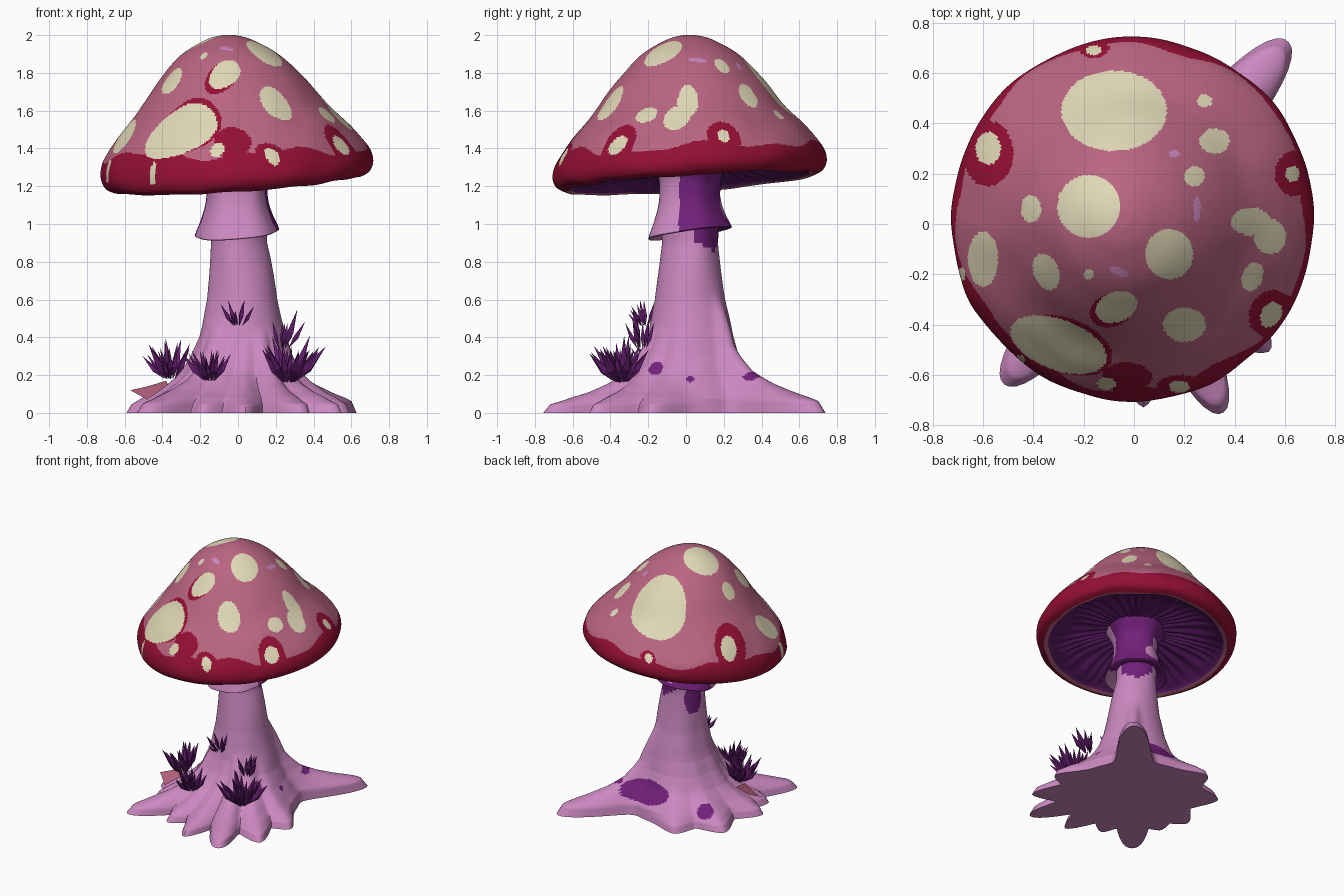
import bpy, bmesh, math, random
from mathutils import Vector, noise

random.seed(4)
if "Cube" in bpy.data.objects:
    bpy.data.objects.remove(bpy.data.objects["Cube"], do_unlink=True)


def material(name, hex_colour):
    def linear(c):
        return c / 12.92 if c <= 0.04045 else ((c + 0.055) / 1.055) ** 2.4
    rgb = [linear(int(hex_colour[i:i + 2], 16) / 255) for i in (0, 2, 4)]
    mat = bpy.data.materials.new(name)
    mat.use_nodes = True
    mat.diffuse_color = (*rgb, 1)
    mat.node_tree.nodes["Principled BSDF"].inputs["Base Color"].default_value = (*rgb, 1)
    return mat


PINK = material("dusty pink", "BA6582")
CRIMSON = material("crimson", "950F35")
CREAM = material("cream", "E1D8B7")
LILAC = material("lilac", "CB88C0")
PURPLE = material("purple", "72207A")
GILL = material("gill purple", "5E1C68")
TUFT = material("dark plum", "621D6C")


def curve_through(points, steps):
    """Catmull-Rom resampling of a short profile."""
    pts = [Vector(p) for p in points]
    pts = [pts[0]] + pts + [pts[-1]]
    out = []
    for a, b, c, d in zip(pts, pts[1:], pts[2:], pts[3:]):
        for i in range(steps):
            t = i / steps
            out.append(b + (c - a) * t / 2 + (a * 2 - b * 5 + c * 4 - d) * t * t / 2
                       + (b * 3 - a - c * 3 + d) * t ** 3 / 2)
    return out + [pts[-1]]


def lookup(table, x):
    """Piecewise linear interpolation."""
    for (x0, y0), (x1, y1) in zip(table, table[1:]):
        if x <= x1:
            return y0 + (y1 - y0) * max(0, x - x0) / (x1 - x0)
    return table[-1][1]


def finish(name, bm, mats, smooth=True):
    bmesh.ops.recalc_face_normals(bm, faces=bm.faces)
    mesh = bpy.data.meshes.new(name)
    bm.to_mesh(mesh)
    bm.free()
    for mat in mats:
        mesh.materials.append(mat)
    obj = bpy.data.objects.new(name, mesh)
    bpy.context.collection.objects.link(obj)
    if smooth:
        bpy.ops.object.select_all(action="DESELECT")
        obj.select_set(True)
        bpy.context.view_layer.objects.active = obj
        bpy.ops.object.shade_smooth_by_angle(angle=math.radians(45))


def lathe(name, rows, segments, place, mats, paint, close_start=False):
    """Ring-by-ring surface; place gives a point, paint gives a material index."""
    bm = bmesh.new()
    rings = [[bm.verts.new(place(row, math.tau * i / segments)) for i in range(segments)]
             for row in rows]
    for k, (low, high) in enumerate(zip(rings, rings[1:])):
        for i in range(segments):
            j = (i + 1) % segments
            face = bm.faces.new((low[i], low[j], high[j], high[i]))
            face.material_index = paint(face.calc_center_median(), rows[k])
    if close_start:
        bm.faces.new(rings[0])
    finish(name, bm, mats)


# Cap: patches are x, y, half width, half depth, turn in degrees
CAP_HEIGHT, CAP_BASE = 0.785, 1.215
SPOTS = [
    (-.08, .45, .21, .16, 0), (-.18, .07, .125, .125, 0), (.14, -.12, .095, .1, 0),
    (.465, .01, .08, .055, 0), (.54, -.05, .065, .07, 0), (.32, .33, .06, .05, 0),
    (.24, .19, .04, .04, 0), (.28, .49, .03, .025, 0), (-.16, .69, .03, .02, 0),
    (-.58, .3, .05, .065, 0), (-.41, .06, .04, .055, 0), (-.6, -.14, .06, .11, 0),
    (-.35, -.19, .05, .075, 20), (-.07, -.33, .085, .06, 20), (.2, -.4, .085, .068, 0),
    (.47, -.21, .04, .06, -20), (.545, -.36, .04, .054, -30), (.63, .2, .028, .033, 0),
    (-.3, -.48, .2, .1, -20), (-.11, -.635, .037, .025, 0), (.18, -.647, .042, .024, 0),
    (-.18, -.2, .02, .02, 0), (-.45, -.54, .015, .02, 0), (-.685, -.2, .015, .025, 0)]
SPECKS = [(.25, .06, .014, .05, 0), (-.06, -.19, .04, .015, -20), (.16, .28, .02, .015, 0)]
HALOS = [(-.58, .28, .1, .13, 0), (.55, -.36, .09, .1, -30), (.64, .2, .08, .09, 0),
         (-.272, -.482, .193, .107, -20), (-.088, -.342, .09, .066, 20),
         (-.03, -.61, .1, .06, 0), (-.16, .7, .06, .04, 0), (.18, -.65, .09, .05, 0)]


def inside(p, patches):
    for x, y, half_w, half_d, turn in patches:
        a = math.radians(turn)
        dx, dy = p.x - x, p.y - y
        u = dx * math.cos(a) + dy * math.sin(a)
        v = dy * math.cos(a) - dx * math.sin(a)
        if (u / half_w) ** 2 + (v / half_d) ** 2 < 1:
            return True
    return False


def on_cap(row, angle):
    r, h = row
    s = max(0, h / CAP_HEIGHT)
    p = Vector((r * math.cos(angle) - .05 * s, r * math.sin(angle) + .02, 0))
    p.z = CAP_BASE + h + (p.x + p.y) * .07 * (1 - s)
    out = Vector((math.cos(angle), math.sin(angle), 1))
    return p + out * noise.noise(p * 5) * .012 * min(1, r * 4) * (1 - s)


def paint_cap(p, row):
    h = row.y
    if h > .06 and inside(p, SPOTS):
        return 2
    if h > .1 and inside(p, SPECKS):
        return 3
    angle = math.atan2(p.y, p.x)
    edge = .155 + .02 * math.sin(angle * 5 + 1) + .012 * math.sin(angle * 11)
    edge += .04 * max(0, -math.sin(angle + .5))
    return 1 if h < edge or inside(p, HALOS) else 0


cap_profile = curve_through([
    (.66, 0), (.705, .025), (.722, .08), (.7, .16), (.62, .265), (.5, .4), (.385, .55),
    (.26, .68), (.13, .757), (.05, .782), (.001, CAP_HEIGHT)], 18)
lathe("mushroom_cap", cap_profile, 360, on_cap, [PINK, CRIMSON, CREAM, LILAC], paint_cap)


# Gills under the cap, folded radially
def on_gills(row, angle):
    r, h = row
    p = on_cap((r, 0), angle)
    fold = math.sin(angle * 40 + math.sin(angle * 7) * 2) * .007
    p.z += h + fold * max(0, min(1, (.62 - r) * 9)) * min(1, r * 3)
    return p


gill_profile = curve_through([(.66, 0), (.63, .006), (.6, .025), (.45, .075),
                              (.28, .1), (.14, .11)], 4)
lathe("gills", gill_profile, 320, on_gills, [GILL, PINK],
      lambda p, row: 1 if row.x > .635 else 0)

# Stalk with spreading roots: direction, reach, angular width, height factor
ROOTS = [(50, .95, 11, 1.4), (117, .58, 15, 1), (151, .62, 15, 1), (190, .6, 15, 1),
         (211, .59, 15, 1), (231, .82, 11, 1.1), (252, .63, 12, 1), (273, .73, 11, .9),
         (295, .83, 10, 1), (317, .74, 13, 1), (342, .62, 14, 1)]
TRUNK = [(0, .44), (.08, .42), (.12, .38), (.2, .31), (.3, .26), (.4, .23), (.6, .187),
         (.9, .147), (1.4, .155)]
LEAN = [(0, 0), (.2, .02), (.4, .03), (.6, .02), (.9, 0)]
ROOT_FADE = [(0, 1), (.045, .93), (.07, .72), (.11, .45), (.16, .26), (.25, .11), (.45, 0)]
BLOTCHES = [(.1, .37, .17, .19, .075), (-.36, .27, .11, .06, .12), (.28, -.16, .24, .04, .045),
            (.35, .02, .17, .025, .025), (.32, .35, .18, .05, .04),
            (-.13, .09, .86, .07, .12)]


def on_stalk(z, angle):
    swell = 0
    for direction, reach, width, tall in ROOTS:
        off = abs((math.degrees(angle) - direction + 180) % 360 - 180)
        bulge = math.exp(-(off / width) ** (2.2 if reach > .8 else 1.6))
        swell = max(swell, (reach - TRUNK[0][1]) * bulge * lookup(ROOT_FADE, z / tall))
    r = lookup(TRUNK, z) + swell
    p = Vector((r * math.cos(angle) + lookup(LEAN, z),
                r * math.sin(angle) + .025 * min(1, z * 2), z))
    crease = noise.noise(Vector((p.x * 6, p.y * 6, z * 2))) * .015
    return p + Vector((math.cos(angle), math.sin(angle), 0)) * crease * min(1, z * 6)


def paint_stalk(p, z):
    if p.z > .85 + abs(p.x - .09) * .7 and p.y > .04 and p.x > -.03:
        return 1
    for x, y, height, wide, tall in BLOTCHES:
        flat = math.hypot(p.x - x, p.y - y) / wide
        if flat ** 2 + ((p.z - height) / tall) ** 2 < 1:
            return 1
    return 0


stalk_levels = [i * .0075 for i in range(60)] + [.45 + i * .025 for i in range(36)]
lathe("stalk", stalk_levels, 240, on_stalk, [LILAC, PURPLE], paint_stalk, close_start=True)


# Flared skirt around the neck
def on_skirt(row, angle):
    r, z = row
    r *= 1 + .03 * math.sin(angle * 5)
    x, y = r * math.cos(angle), r * math.sin(angle)
    tilt = max(0, min(1, (1.2 - z) * 4))
    return Vector((x - .005, y + .015, z + (x * .08 + y * .14) * tilt))


def paint_skirt(p, row):
    bare_patch = (p - Vector((-.02, .19, 1.07))).length < .07
    return 1 if p.y > -.02 - p.x * .1 and not bare_patch else 0


skirt_profile = curve_through([(.22, 1.34), (.168, 1.25), (.16, 1.17), (.168, 1.1),
                               (.19, 1.03), (.217, .965), (.219, .95), (.2, .95),
                               (.14, .975)], 6)
lathe("neck_skirt", skirt_profile, 128, on_skirt, [LILAC, PURPLE], paint_skirt)


# Spiky tufts: position, blade count, blade length, spread
def add_blade(bm, base, direction, length):
    side = direction.orthogonal().normalized() * length * .11
    other = direction.cross(side)
    middle = base + direction * length * .45
    ring = [bm.verts.new(middle + s) for s in (side, other, -side, -other)]
    root = bm.verts.new(base)
    tip = bm.verts.new(base + direction * length + Vector((0, 0, length * .08)))
    for i in range(4):
        a, b = ring[i], ring[(i + 1) % 4]
        bm.faces.new((a, b, tip))
        bm.faces.new((b, a, root))


TUFTS = {"left_tuft": (-.36, -.16, .18, 20, .21, .8), "front_tuft": (-.15, -.36, .17, 18, .19, .8),
         "upper_tuft": (0, -.22, .46, 8, .13, .8), "side_tuft": (.24, -.24, .34, 7, .2, .5),
         "right_tuft": (.27, -.34, .16, 26, .24, .9)}
for name, (x, y, z, count, length, splay) in TUFTS.items():
    bm = bmesh.new()
    outward = Vector((x, y, 0)).normalized()
    for i in range(count):
        turn = i * 2.4 + random.uniform(-.4, .4)
        spread = Vector((math.cos(turn), math.sin(turn), 0)) * math.sqrt((i + .5) / count)
        aim = (outward * .25 + Vector((0, 0, .9)) + spread * splay).normalized()
        foot = Vector((x, y, z)) + spread * .03
        add_blade(bm, foot, aim, length * random.uniform(.65, 1.05))
    finish(name, bm, [TUFT], smooth=False)

# Fallen leaf by the left root
bm = bmesh.new()
leaf = [bm.verts.new(p) for p in ((-.57, -.15, .12), (-.48, -.22, .07), (-.37, -.2, .15),
                                  (-.38, -.08, .17), (-.48, -.08, .14))]
bm.faces.new(leaf)
bmesh.ops.solidify(bm, geom=bm.faces[:], thickness=.02)
finish("leaf", bm, [PINK], smooth=False)
